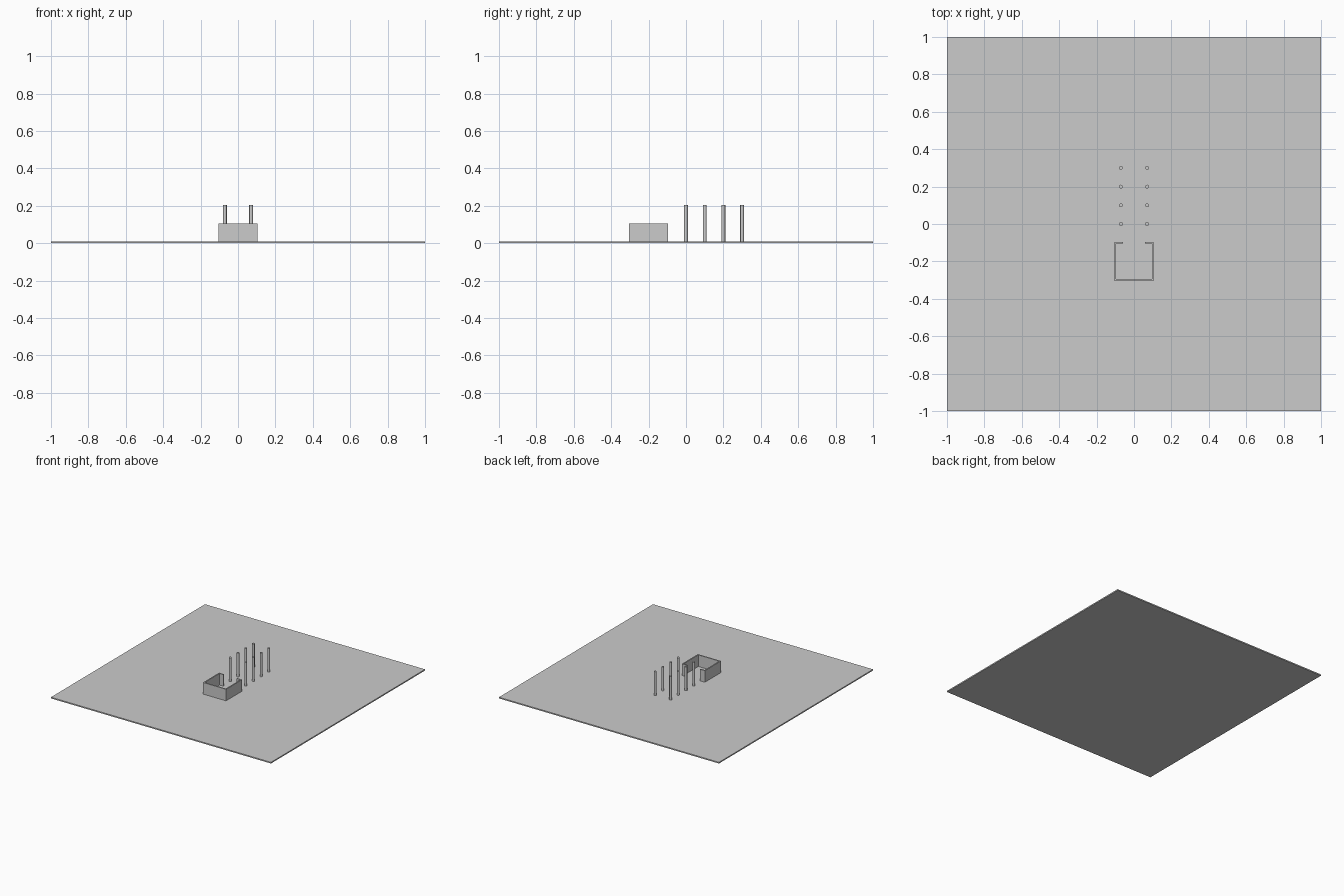
import bpy

if "Cube" in bpy.data.objects:
    bpy.data.objects.remove(bpy.data.objects["Cube"])

PLATE = 0.01   # ground slab thickness
BASE = 0.005   # walls and pillars are sunk to the slab's mid plane
T = 0.01       # wall thickness


def box(name, x0, x1, y0, y1, z0, z1):
    bpy.ops.mesh.primitive_cube_add(
        size=1, location=((x0 + x1) / 2, (y0 + y1) / 2, (z0 + z1) / 2))
    ob = bpy.context.object
    ob.name = name
    ob.scale = (x1 - x0, y1 - y0, z1 - z0)
    bpy.ops.object.transform_apply(location=False, rotation=False, scale=True)
    return ob


def wall(name, x0, x1, y):
    return box(name, x0, x1, y - T / 2, y + T / 2, BASE, BASE + 0.1)


# Square ground slab
box("ground_slab", -1, 1, -1, 1, 0, PLATE)

# Roofless room: closed end wall, two sides, two stubs beside the doorway
wall("end_wall", -0.1, 0.1, -0.3)
for side, s in (("left", -1), ("right", 1)):
    x = s * 0.1
    box(side + "_wall", x - T / 2, x + T / 2, -0.305, -0.095, BASE, BASE + 0.1)
    wall(side + "_door_stub", min(x, s * 0.06), max(x, s * 0.06), -0.1)

    # Row of slim pillars leading away from the doorway
    for i in range(4):
        bpy.ops.mesh.primitive_cylinder_add(
            vertices=32, radius=0.01, depth=0.2,
            location=(s * 0.07, i * 0.1, BASE + 0.1))
        bpy.context.object.name = f"{side}_pillar_{i + 1}"
        bpy.ops.object.shade_smooth_by_angle()
